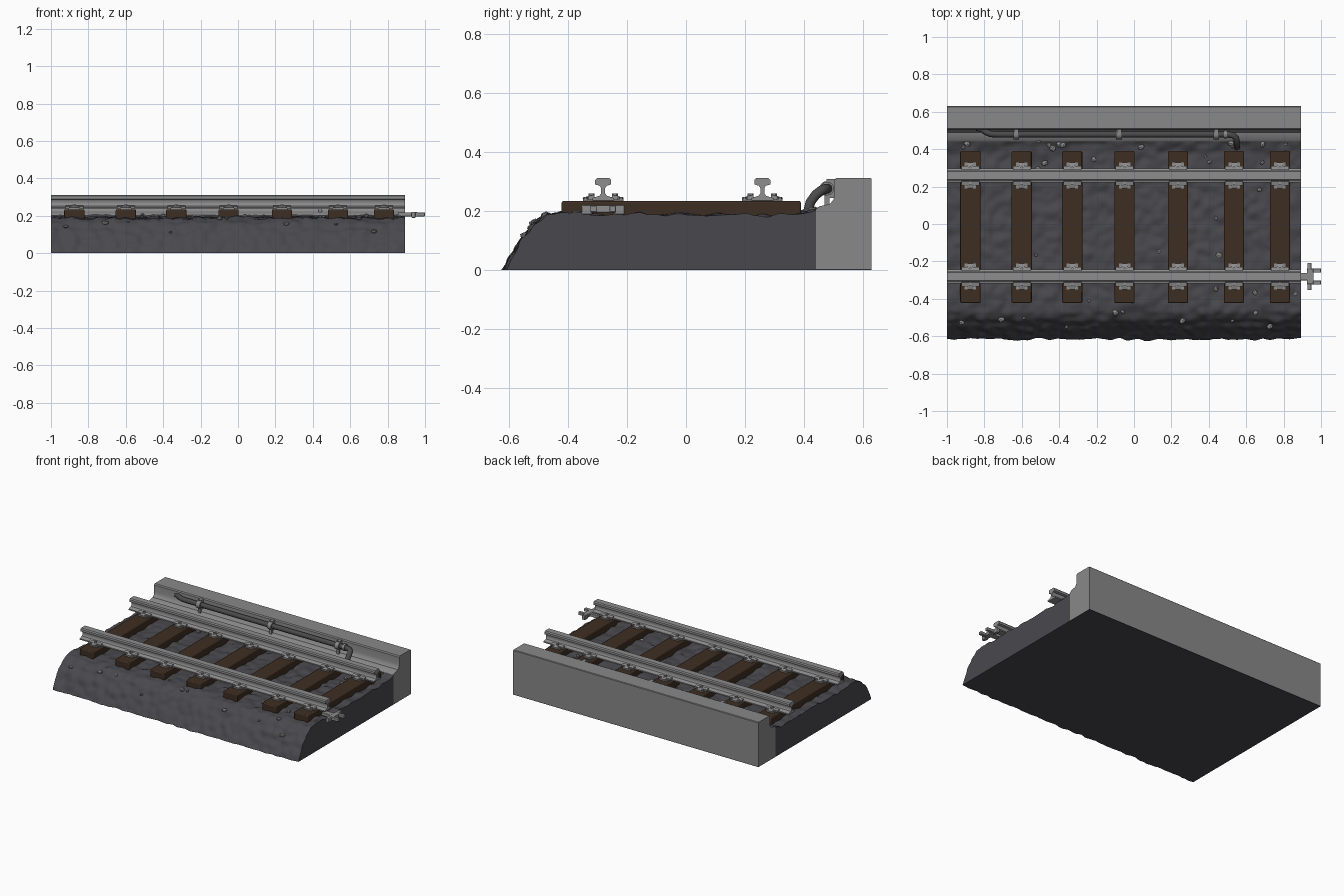
import bpy, bmesh, math, random
from mathutils import Vector, Matrix, noise

if "Cube" in bpy.data.objects:
    bpy.data.objects.remove(bpy.data.objects["Cube"])

random.seed(4)
X0, X1 = -1.0, 0.893
RAILS = (-0.281, 0.259)
SLEEPERS = (-0.875, -0.60, -0.33, -0.05, 0.235, 0.535, 0.78)


def material(name, r, g, b):
    m = bpy.data.materials.new(name)
    m.diffuse_color = (r, g, b, 1)
    m.use_nodes = True
    m.node_tree.nodes["Principled BSDF"].inputs["Base Color"].default_value = m.diffuse_color
    return m


BALLAST = material("dark ballast", 0.066, 0.064, 0.073)
CONCRETE = material("concrete grey", 0.25, 0.25, 0.25)
STEEL = material("rail steel", 0.27, 0.27, 0.275)
WOOD = material("brown wood", 0.048, 0.027, 0.016)
PIPE = material("dark pipe", 0.07, 0.07, 0.073)


def finish(name, bm, mat, smooth=None, bevel=0):
    bmesh.ops.recalc_face_normals(bm, faces=bm.faces)
    me = bpy.data.meshes.new(name)
    bm.to_mesh(me)
    bm.free()
    ob = bpy.data.objects.new(name, me)
    bpy.context.collection.objects.link(ob)
    me.materials.append(mat)
    if bevel:
        mod = ob.modifiers.new("edge", 'BEVEL')
        mod.width, mod.segments = bevel, 2
    if smooth:
        bpy.ops.object.select_all(action='DESELECT')
        ob.select_set(True)
        bpy.context.view_layer.objects.active = ob
        bpy.ops.object.shade_smooth_by_angle(angle=math.radians(smooth))
    return ob


def box(bm, x, y, z, sx, sy, sz, rot=0):
    m = Matrix.Translation((x, y, z)) @ Matrix.Rotation(rot, 4, 'X') @ Matrix.Diagonal((sx, sy, sz, 1))
    bmesh.ops.create_cube(bm, size=1, matrix=m)


def cyl(bm, p, r, depth, axis='Z', seg=12):
    rot = Matrix.Rotation(math.pi / 2, 4, 'Y') if axis == 'X' else Matrix()
    bmesh.ops.create_cone(bm, cap_ends=True, segments=seg, radius1=r, radius2=r,
                          depth=depth, matrix=Matrix.Translation(p) @ rot)


def extrude_x(bm, profile, x0, x1):
    a = [bm.verts.new((x0, y, z)) for y, z in profile]
    b = [bm.verts.new((x1, y, z)) for y, z in profile]
    n = len(a)
    for i in range(n):
        bm.faces.new((a[i], a[(i + 1) % n], b[(i + 1) % n], b[i]))
    bm.faces.new(a)
    bm.faces.new(b)


# Ballast bed: resampled profile, displaced into lumpy stones
def resample(pts, step):
    out = []
    for p, q in zip(pts, pts[1:]):
        p, q = Vector(p), Vector(q)
        n = max(1, round((q - p).length / step))
        out += [p.lerp(q, i / n) for i in range(n)]
    return out + [Vector(pts[-1])]


def lump(p):
    f1 = noise.voronoi(p * 15)[0][0]
    return 0.011 * (0.45 - f1) * 1.6 + 0.007 * noise.noise(p * 22) + 0.004 * noise.noise(p * 7)


prof = resample([(-0.617, 0), (-0.565, 0.09), (-0.515, 0.157), (-0.47, 0.186),
                 (-0.42, 0.191), (0.38, 0.187), (0.42, 0.197), (0.441, 0.205)], 0.0125)
bm = bmesh.new()
NX = 150
cols = []
for i in range(NX + 1):
    x = X0 + (X1 - X0) * i / NX
    col = []
    for j, p in enumerate(prof):
        t = prof[min(j + 1, len(prof) - 1)] - prof[max(j - 1, 0)]
        nrm = Vector((-t.y, t.x)).normalized()
        d = lump(Vector((x, p.x, p.y)))
        q = p + nrm * d
        if j == 0:
            q = Vector((p.x - d, 0))
        if j == len(prof) - 1:
            q = Vector((p.x, p.y + d * 0.5))
        col.append(bm.verts.new((x, q.x, max(q.y, 0))))
    # thin slab carrying on beneath the wall
    col += [bm.verts.new((x, y, z)) for y, z in ((0.441, 0.003), (0.63, 0.003), (0.63, 0))]
    cols.append(col)
n = len(cols[0])
for a, b in zip(cols, cols[1:]):
    for j in range(n):
        k = (j + 1) % n
        bm.faces.new((a[j], a[k], b[k], b[j]))
bm.faces.new(cols[0])
bm.faces.new(cols[-1])
finish("ballast_bed", bm, BALLAST, 50)

# Loose pale stones
bm = bmesh.new()
for i in range(60):
    x = random.uniform(-0.97, 0.87)
    y = random.uniform(0.40, 0.44) if i % 4 == 0 else random.uniform(-0.56, 0.40)
    if any(abs(x - s) < 0.075 for s in SLEEPERS) and -0.44 < y < 0.41:
        continue
    z = next(a.y + (b.y - a.y) * (y - a.x) / (b.x - a.x) for a, b in zip(prof, prof[1:]) if y <= b.x)
    r = random.uniform(0.009, 0.018)
    m = (Matrix.Translation((x, y, z + 0.003)) @ Matrix.Rotation(random.uniform(0, 6), 4, 'Z')
         @ Matrix.Diagonal((1.2, 0.9, 0.7, 1)))
    bmesh.ops.create_icosphere(bm, subdivisions=1, radius=r, matrix=m)
finish("loose_stones", bm, CONCRETE)

# Concrete side wall with stepped ledge
bm = bmesh.new()
extrude_x(bm, [(0.44, 0.003), (0.44, 0.205), (0.452, 0.216), (0.488, 0.224), (0.5, 0.238),
               (0.504, 0.255), (0.504, 0.305), (0.51, 0.312), (0.626, 0.312), (0.63, 0.308),
               (0.63, 0.003)], X0, X1)
finish("side_wall", bm, CONCRETE, 30)

# Wooden sleepers
bm = bmesh.new()
for s in SLEEPERS:
    box(bm, s, -0.016, 0.205, 0.108, 0.812, 0.058)
finish("sleepers", bm, WOOD, 40, 0.006)

# Rails: mirrored half profile
half = [(0.037, 0.236), (0.037, 0.244), (0.012, 0.252), (0.007, 0.260), (0.007, 0.278),
        (0.012, 0.286), (0.027, 0.290), (0.027, 0.305), (0.021, 0.312)]
for name, y in zip(("front_rail", "back_rail"), RAILS):
    bm = bmesh.new()
    extrude_x(bm, [(y + a, z) for a, z in half] + [(y - a, z) for a, z in reversed(half)], X0, X1)
    finish(name, bm, STEEL, 35)

# Rail chairs: base plate, clips and bolts at each crossing
bm = bmesh.new()
for s in SLEEPERS:
    for y in RAILS:
        box(bm, s, y, 0.236, 0.062, 0.138, 0.010)
        for d in (-1, 1):
            box(bm, s, y + d * 0.040, 0.246, 0.096, 0.022, 0.014, -d * 0.2)
            box(bm, s, y + d * 0.052, 0.244, 0.030, 0.034, 0.012, -d * 0.3)
            cyl(bm, (s, y + d * 0.040, 0.254), 0.010, 0.012, seg=6)
            for e in (-1, 1):
                cyl(bm, (s + e * 0.022, y + d * 0.060, 0.243), 0.007, 0.010, seg=6)
finish("rail_chairs", bm, STEEL, 30)

# Connector projecting from the end of the front rail
bm = bmesh.new()
y = RAILS[0]
box(bm, 0.900, y, 0.207, 0.090, 0.040, 0.022)
box(bm, 0.942, y, 0.207, 0.036, 0.085, 0.024)
for d in (-1, 1):
    box(bm, 0.938, y + d * 0.055, 0.205, 0.022, 0.036, 0.032)
    box(bm, 0.972, y + d * 0.032, 0.207, 0.056, 0.022, 0.020)
finish("track_connector", bm, STEEL, 30, 0.003)

# Cable pipe running along the wall
cu = bpy.data.curves.new("wall_pipe", 'CURVE')
cu.dimensions = '3D'
cu.bevel_depth, cu.bevel_resolution, cu.use_fill_caps = 0.017, 3, True
sp = cu.splines.new('POLY')
path = [(-0.84, 0.515, 0.276), (-0.815, 0.508, 0.276), (-0.79, 0.490, 0.276), (-0.765, 0.481, 0.276),
        (-0.73, 0.479, 0.276), (0.50, 0.479, 0.276), (0.53, 0.474, 0.275), (0.546, 0.460, 0.270),
        (0.55, 0.440, 0.255), (0.55, 0.422, 0.230), (0.55, 0.412, 0.190)]
sp.points.add(len(path) - 1)
for pt, co in zip(sp.points, path):
    pt.co = (*co, 1)
ob = bpy.data.objects.new("wall_pipe", cu)
bpy.context.collection.objects.link(ob)
cu.materials.append(PIPE)

# Pipe clamps and joint collars
bm = bmesh.new()
for x in (-0.63, -0.08, 0.44):
    cyl(bm, (x, 0.479, 0.276), 0.026, 0.030, 'X', 16)
    box(bm, x, 0.492, 0.276, 0.024, 0.030, 0.064)
    box(bm, x, 0.478, 0.240, 0.018, 0.016, 0.040)
cyl(bm, (0.49, 0.479, 0.276), 0.023, 0.016, 'X', 16)
finish("pipe_clamps", bm, CONCRETE, 35)
